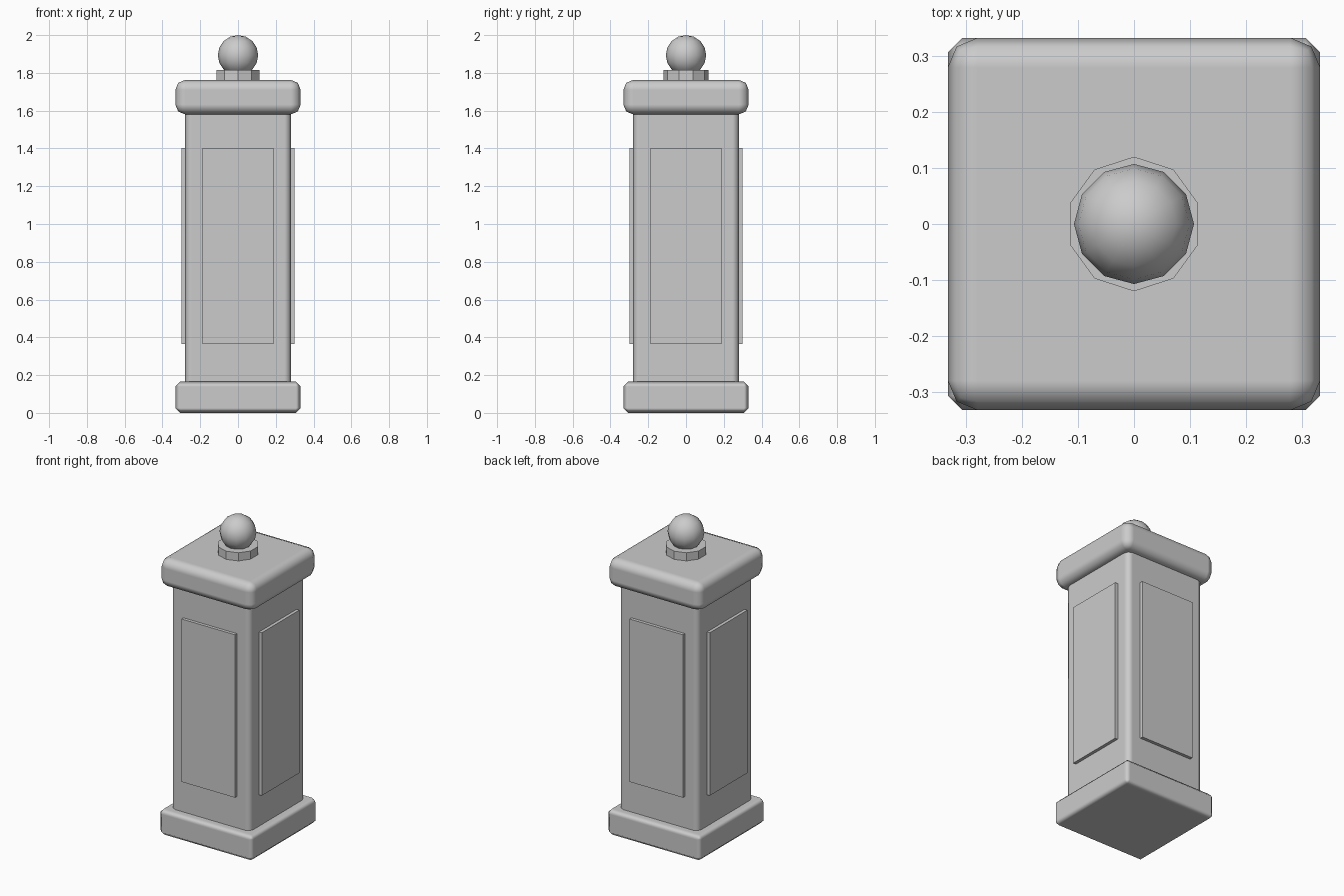
import bpy, math

if "Cube" in bpy.data.objects:
    bpy.data.objects.remove(bpy.data.objects["Cube"])

stone = bpy.data.materials.new("grey_stone")
stone.diffuse_color = (0.6, 0.6, 0.6, 1)
stone.use_nodes = True
stone.node_tree.nodes["Principled BSDF"].inputs["Base Color"].default_value = stone.diffuse_color


def finish(ob, name, smooth=True):
    ob.name = name
    ob.data.materials.append(stone)
    if smooth:
        bpy.ops.object.shade_smooth()


def block(name, half_x, half_y, z0, z1, bevel=0, segments=1, x=0, y=0):
    """Box between two heights, with optional rounded edges."""
    bpy.ops.mesh.primitive_cube_add(size=2, location=(x, y, (z0 + z1) / 2))
    ob = bpy.context.object
    ob.scale = (half_x, half_y, (z1 - z0) / 2)
    bpy.ops.object.transform_apply(location=False, rotation=False, scale=True)
    finish(ob, name, bevel > 0)
    if bevel:
        mod = ob.modifiers.new("rounded_edges", 'BEVEL')
        mod.width = bevel
        mod.segments = segments
        mod.harden_normals = True
    return ob


# Plinth, shaft and cap
block("base", 0.332, 0.332, 0, 0.165, 0.026, 1)
block("shaft", 0.28, 0.28, 0.13, 1.62, 0.035, 2)
block("cap", 0.332, 0.332, 1.58, 1.763, 0.053, 2)

# Raised panels on all four sides
for name, angle in (("front", -90), ("right", 0), ("back", 90), ("left", 180)):
    a = math.radians(angle)
    panel = block(name + "_panel", 0.02, 0.188, 0.365, 1.402,
                  x=0.28 * math.cos(a), y=0.28 * math.sin(a))
    panel.rotation_euler.z = a

# Ten-sided collar with a corner facing front and back
bpy.ops.mesh.primitive_cylinder_add(vertices=10, radius=0.12, depth=0.075,
                                    location=(0, 0, 1.7775))
finish(bpy.context.object, "collar", False)

# Ball finial
bpy.ops.mesh.primitive_uv_sphere_add(segments=12, ring_count=8, radius=0.107,
                                     location=(0, 0, 1.893))
finish(bpy.context.object, "ball")
